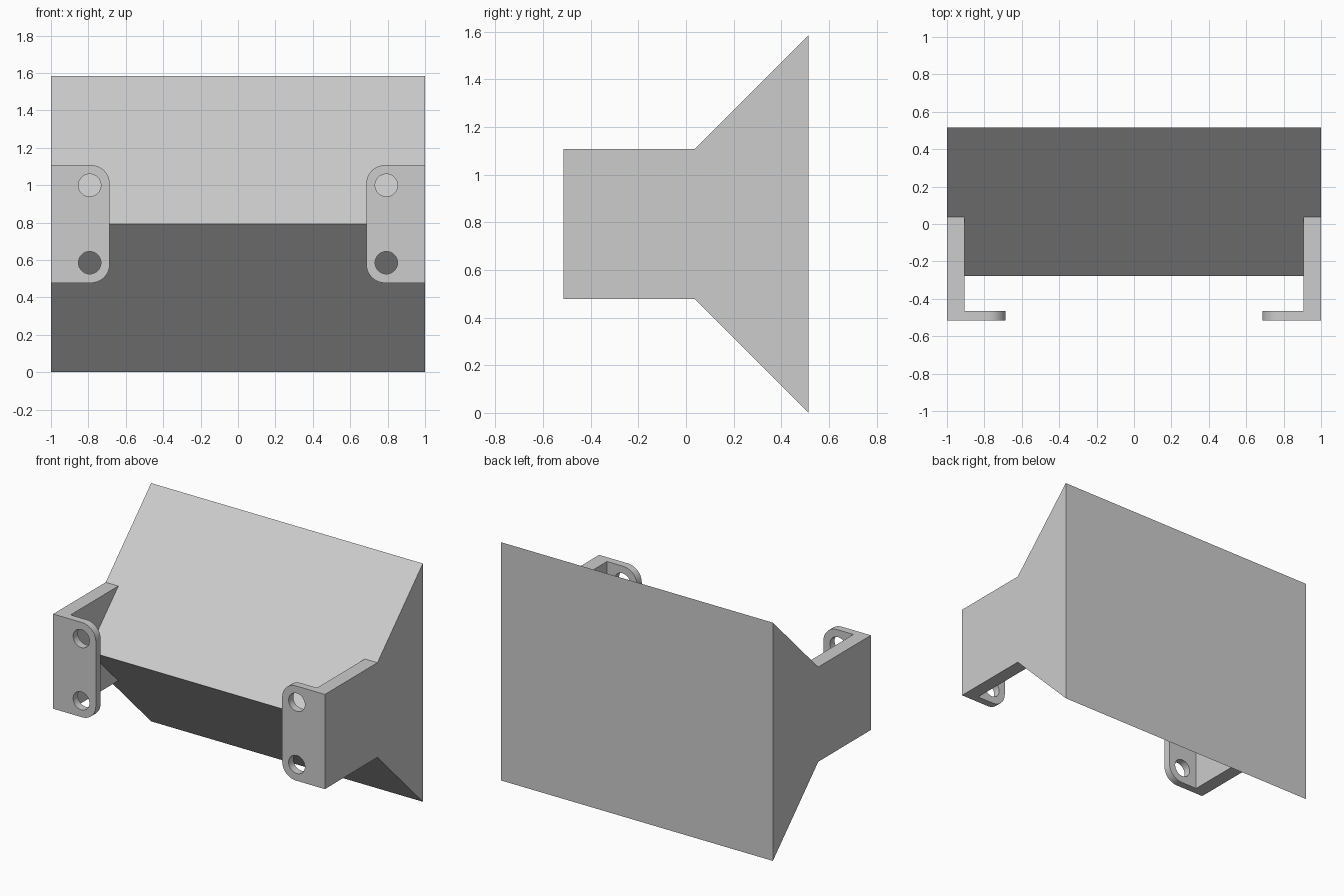
import bpy, bmesh, math
from mathutils import Matrix, Vector

cube = bpy.data.objects.get("Cube")
if cube:
    bpy.data.objects.remove(cube, do_unlink=True)

HEIGHT = 1.585
MID = HEIGHT / 2            # height of the wedge's front edge
BACK = 0.515
TIP = BACK - MID            # 45 degree slopes meet here
HALF = 0.315                # half height of a bracket

grey = bpy.data.materials.new("light_grey")
grey.use_nodes = True
colour = (0.604, 0.604, 0.604, 1)
grey.diffuse_color = colour
grey.node_tree.nodes["Principled BSDF"].inputs["Base Color"].default_value = colour


def make_object(name, bm):
    bmesh.ops.recalc_face_normals(bm, faces=bm.faces)
    mesh = bpy.data.meshes.new(name)
    bm.to_mesh(mesh)
    bm.free()
    mesh.materials.append(grey)
    obj = bpy.data.objects.new(name, mesh)
    bpy.context.collection.objects.link(obj)
    return obj


def prism(points, direction):
    """Extrude a closed outline along a direction."""
    bm = bmesh.new()
    face = bm.faces.new([bm.verts.new(p) for p in points])
    result = bmesh.ops.extrude_face_region(bm, geom=[face], use_keep_orig=True)
    moved = [g for g in result["geom"] if isinstance(g, bmesh.types.BMVert)]
    bmesh.ops.translate(bm, verts=moved, vec=direction)
    return bm


# Wedge body: triangular profile across the full width
make_object("wedge_body", prism(
    [(-1, BACK, 0), (-1, TIP, MID), (-1, BACK, HEIGHT)], (2, 0, 0)))

# Bracket: L-shaped plan, extruded upward
front, inner, flange_back, tip_x = -BACK, 0.907, -0.465, 0.686
cheek_back = TIP + HALF
plan = [(1, front), (1, cheek_back), (inner, cheek_back),
        (inner, flange_back), (tip_x, flange_back), (tip_x, front)]
bm = prism([(x, y, MID - HALF) for x, y in plan], (0, 0, 2 * HALF))

# Notch the back of the cheek to fit the wedge
bmesh.ops.bisect_plane(bm, geom=bm.verts[:] + bm.edges[:] + bm.faces[:],
                       plane_co=(0, 0, MID), plane_no=(0, 0, 1))
for v in bm.verts:
    if abs(v.co.z - MID) < 0.01 and v.co.y > cheek_back - 0.01:
        v.co.y = TIP

# Round the free corners of the flange
corners = [e for e in bm.edges
           if all(abs(v.co.x - tip_x) < 0.01 for v in e.verts)
           and abs(e.verts[0].co.z - e.verts[1].co.z) < 0.01
           and abs(e.verts[0].co.z - MID) > 0.1]
bmesh.ops.bevel(bm, geom=corners, offset=0.1, segments=10,
                profile=0.5, affect='EDGES')
bracket = make_object("mounting_brackets", bm)

# Screw holes
bm = bmesh.new()
for side in (-1, 1):
    place = Matrix.Translation(Vector((0.793, -0.49, MID + side * 0.207)))
    bmesh.ops.create_cone(bm, cap_ends=True, segments=40, radius1=0.06,
                          radius2=0.06, depth=0.2,
                          matrix=place @ Matrix.Rotation(math.pi / 2, 4, 'X'))
cutter = make_object("hole_cutter", bm)
cutter.hide_render = True

cut = bracket.modifiers.new("screw_holes", 'BOOLEAN')
cut.operation = 'DIFFERENCE'
cut.solver = 'EXACT'
cut.object = cutter
mirror = bracket.modifiers.new("other_side", 'MIRROR')
mirror.use_mirror_merge = False

# Apply, drop the helper and shade the curved parts
bpy.ops.object.select_all(action='DESELECT')
bracket.select_set(True)
bpy.context.view_layer.objects.active = bracket
bpy.ops.object.convert(target='MESH')
bpy.data.objects.remove(cutter, do_unlink=True)
bpy.ops.object.shade_smooth_by_angle(angle=math.radians(30))
